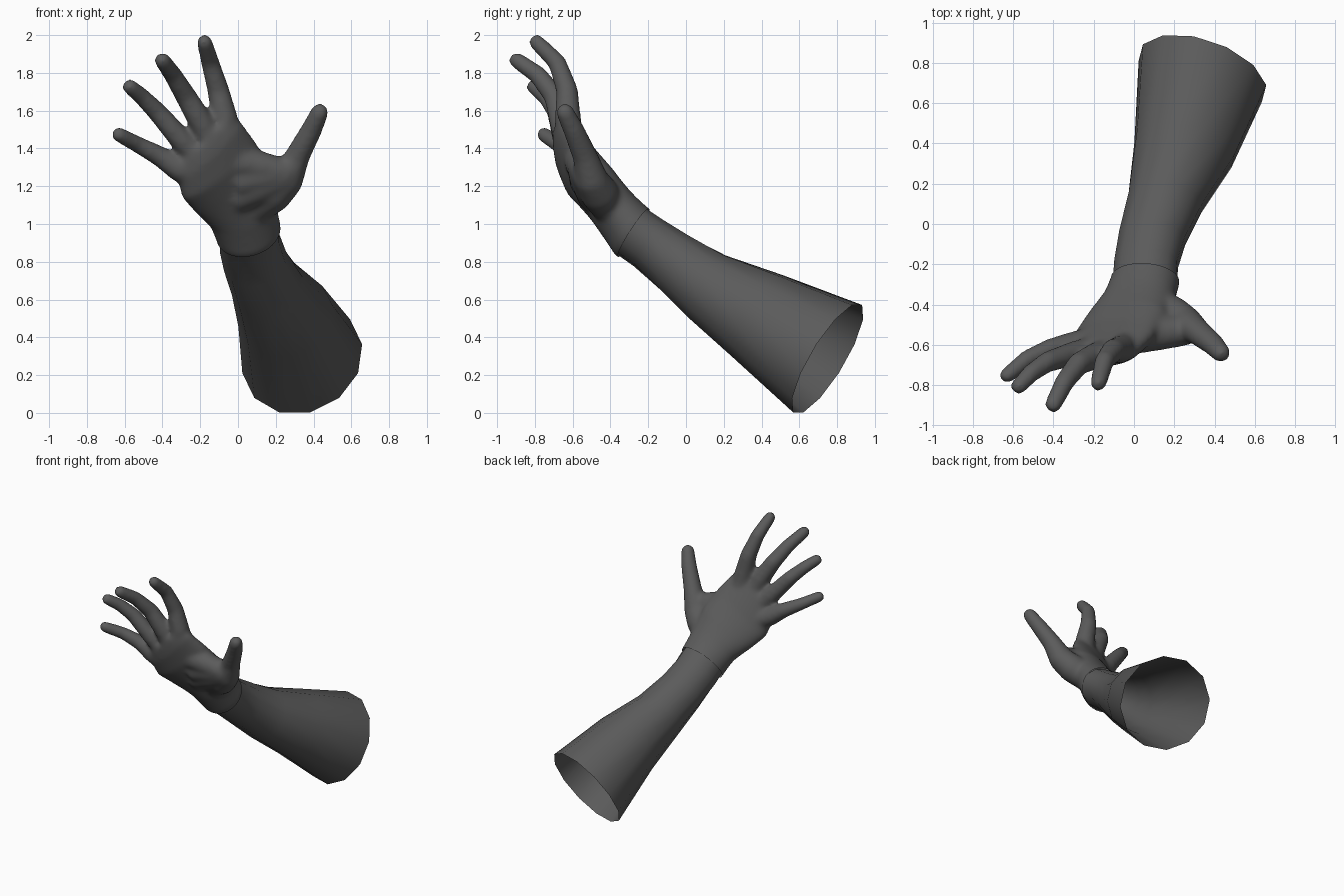
import bpy, bmesh
from math import sin, cos, tau
from mathutils import Vector as V

if "Cube" in bpy.data.objects:
    bpy.data.objects.remove(bpy.data.objects["Cube"])


def add_ring(bm, c, side, up, hw, ht, n):
    """Elliptical cross-section: centre, side and up directions, half sizes."""
    c, side, up = V(c), V(side).normalized(), V(up).normalized()
    angles = [tau * (i + .5) / n for i in range(n)]
    return [bm.verts.new(c + side * hw * cos(a) + up * ht * sin(a)) for a in angles]


def loft(bm, sections, n, caps):
    rings = [add_ring(bm, *s, n) for s in sections]
    faces = []
    for a, b in zip(rings, rings[1:]):
        for i in range(n):
            j = (i + 1) % n
            faces.append(bm.faces.new((a[i], a[j], b[j], b[i])))
    if caps:
        faces += [bm.faces.new(rings[0]), bm.faces.new(rings[-1])]
    bmesh.ops.recalc_face_normals(bm, faces=faces)


def digit(bm, path):
    """Tapered round tube along (x, y, z, radius) points with a ball tip."""
    pts = [V(p[:3]) for p in path]
    sections = []
    for i, p in enumerate(pts):
        t = (pts[min(i + 1, len(pts) - 1)] - pts[max(i - 1, 0)]).normalized()
        side = t.cross(V((0, 1, 0))).normalized()
        r = path[i][3] + .003
        sections.append((p, side, side.cross(t), r, r))
    loft(bm, sections, 16, True)
    ball = bmesh.ops.create_icosphere(bm, subdivisions=3, radius=path[-1][3] + .003)
    bmesh.ops.translate(bm, verts=ball["verts"], vec=pts[-1])


def finish(bm, name):
    me = bpy.data.meshes.new(name)
    bm.to_mesh(me)
    bm.free()
    ob = bpy.data.objects.new(name, me)
    bpy.context.collection.objects.link(ob)
    return ob


dark = bpy.data.materials.new("dark_grey")
dark.diffuse_color = (.105, .105, .105, 1)
dark.use_nodes = True
dark.node_tree.nodes["Principled BSDF"].inputs["Base Color"].default_value = dark.diffuse_color


def dress(ob):
    for p in ob.data.polygons:
        p.use_smooth = True
    ob.data.materials.clear()
    ob.data.materials.append(dark)


# Forearm: open tube from elbow to wrist
bm = bmesh.new()
loft(bm, [
    ((.34, .75, .287), (.94, -.31, 0), (.12, .47, .86), .334, .338),
    ((.25, .375, .515), (.96, -.25, 0), (.1, .46, .85), .258, .255),
    ((.155, .11, .67), (.98, -.15, .03), (.06, .48, .85), .192, .196),
    ((.09, -.07, .803), (.99, -.08, .1), (0, .53, .84), .171, .163),
    ((.06, -.2, .90), (.98, 0, .17), (-.05, .56, .82), .164, .144),
    ((.055, -.295, .965), (.97, 0, .2), (-.1, .6, .8), .165, .142),
], 12, False)
dress(finish(bm, "forearm"))

# Palm: flattened loft from wrist to knuckles
bm = bmesh.new()
loft(bm, [
    ((.065, -.18, .885), (.97, 0, .2), (-.1, .58, .8), .165, .142),
    ((.055, -.285, .957), (.97, 0, .2), (-.1, .6, .8), .175, .152),
    ((.025, -.37, 1.06), (.93, .02, .35), (-.2, .7, .65), .188, .128),
    ((-.035, -.465, 1.18), (.87, .05, .5), (-.25, .8, .5), .228, .108),
    ((-.10, -.56, 1.285), (.80, .03, .6), (-.25, .88, .38), .246, .096),
    ((-.148, -.615, 1.38), (.73, -.03, .68), (-.2, .95, .2), .230, .085),
    ((-.185, -.645, 1.45), (.71, -.05, .70), (-.2, .95, .2), .20, .066),
], 28, True)

# Fingers, thumb, thumb web and thumb pad
digits = [
    [(-.04, -.60, 1.42, .064), (-.07, -.625, 1.56, .067), (-.105, -.63, 1.71, .056),
     (-.147, -.682, 1.855, .047), (-.177, -.79, 1.962, .040)],
    [(-.12, -.62, 1.38, .06), (-.19, -.655, 1.53, .064), (-.275, -.695, 1.675, .055),
     (-.345, -.785, 1.79, .047), (-.400, -.895, 1.866, .041)],
    [(-.18, -.61, 1.32, .06), (-.30, -.645, 1.445, .06), (-.43, -.685, 1.595, .050),
     (-.51, -.74, 1.675, .044), (-.572, -.805, 1.727, .039)],
    [(-.18, -.57, 1.23, .065), (-.31, -.605, 1.29, .066), (-.42, -.625, 1.362, .052),
     (-.53, -.67, 1.42, .043), (-.63, -.752, 1.473, .038)],
    [(.08, -.40, 1.08, .09), (.19, -.46, 1.165, .10), (.26, -.50, 1.235, .086),
     (.315, -.535, 1.36, .064), (.39, -.595, 1.50, .054), (.432, -.64, 1.591, .046)],
    [(0, -.56, 1.33, .085), (.13, -.545, 1.30, .08), (.24, -.53, 1.27, .075)],
    [(-.02, -.48, 1.14, .09), (.12, -.50, 1.20, .095), (.24, -.52, 1.25, .08)],
    [(-.01, -.53, 1.22, .085), (.12, -.53, 1.25, .087), (.24, -.525, 1.26, .078)],
]
for path in digits:
    digit(bm, path)
raw = finish(bm, "hand_base")

# Fuse the palm and digits into one soft skin
mod = raw.modifiers.new("fuse", "REMESH")
mod.mode = "VOXEL"
mod.voxel_size = .013
mod = raw.modifiers.new("soften", "SMOOTH")
mod.factor = .5
mod.iterations = 18
skin = bpy.data.meshes.new_from_object(
    raw.evaluated_get(bpy.context.evaluated_depsgraph_get()))
bpy.data.objects.remove(raw)

# Open the hand at the wrist where it meets the forearm
bm = bmesh.new()
bm.from_mesh(skin)
bmesh.ops.bisect_plane(bm, geom=bm.verts[:] + bm.edges[:] + bm.faces[:],
                       plane_co=(.055, -.28, .95), plane_no=(.12, .83, -.55),
                       clear_outer=True)
dress(finish(bm, "hand"))
